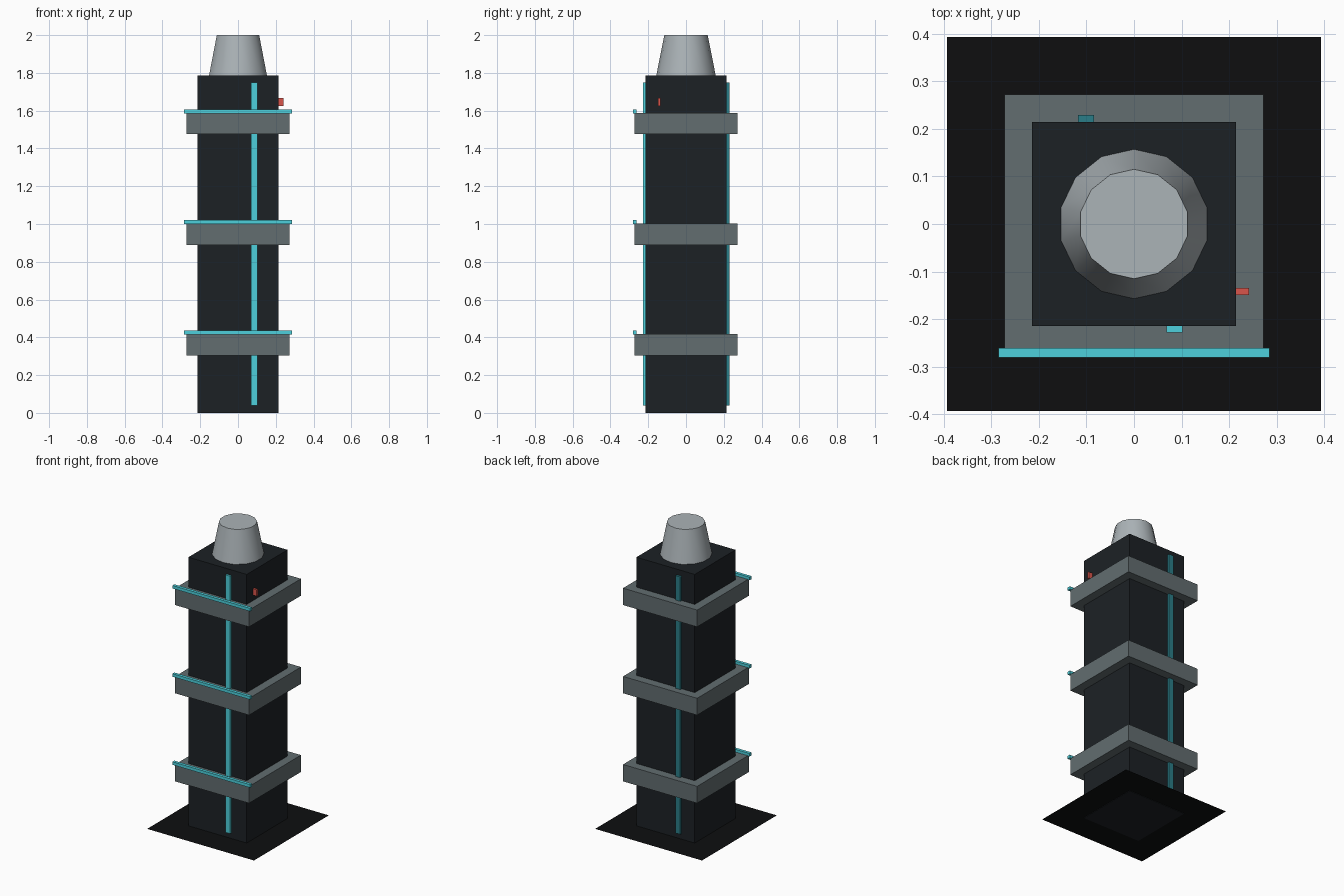
import bpy

if "Cube" in bpy.data.objects:
    bpy.data.objects.remove(bpy.data.objects["Cube"], do_unlink=True)


def material(name, rgb):
    """Material from display (sRGB) values."""
    color = [((c / 255 + 0.055) / 1.055) ** 2.4 for c in rgb] + [1]
    mat = bpy.data.materials.new(name)
    mat.use_nodes = True
    mat.diffuse_color = color
    bsdf = next(n for n in mat.node_tree.nodes if n.type == "BSDF_PRINCIPLED")
    bsdf.inputs["Base Color"].default_value = color
    return mat


def finish(name, mat):
    obj = bpy.context.object
    obj.name = obj.data.name = name
    obj.data.materials.append(mat)
    return obj


def box(name, x, y, z, mat):
    """Box from its (min, max) range on each axis."""
    spans = (x, y, z)
    bpy.ops.mesh.primitive_cube_add(size=1, location=[(a + b) / 2 for a, b in spans])
    bpy.context.object.scale = [b - a for a, b in spans]
    bpy.ops.object.transform_apply(location=False, rotation=False, scale=True)
    return finish(name, mat)


black = material("black_ground", (14, 15, 16))
dark = material("dark_wall", (28, 33, 37))
grey = material("grey_ledge", (98, 109, 112))
pale = material("pale_metal", (171, 179, 183))
cyan = material("cyan_light", (77, 208, 220))
teal = material("teal_light", (42, 125, 136))
red = material("red_light", (217, 85, 75))

# Paper-thin ground sheet
bpy.ops.mesh.primitive_plane_add(size=0.785, location=(0, 0, 0.003))
finish("ground_sheet", black)

# Square tower
W = 0.214
TOP = 1.787
box("tower", (-W, W), (-W, W), (0, TOP), dark)

# Ledges, each with a light bar along the front edge
R = 0.272
for i, top in enumerate((0.417, 1.002, 1.588), 1):
    box(f"ledge_{i}", (-R, R), (-R, R), (top - 0.112, top), grey)
    box(f"ledge_light_{i}", (-0.285, 0.285), (-0.281, -0.261), (top - 0.002, top + 0.018), cyan)

# Vertical light strips, front and back
box("front_strip", (0.068, 0.102), (-0.228, -0.21), (0.04, 1.75), cyan)
box("back_strip", (-0.118, -0.084), (0.21, 0.229), (0.04, 1.75), teal)

# Small red lamp on the left wall
box("side_lamp", (0.205, 0.242), (-0.149, -0.135), (1.625, 1.667), red)

# Tapered roof stack
bpy.ops.mesh.primitive_cone_add(vertices=14, radius1=0.157, radius2=0.115,
                                depth=2 - TOP, location=(0, 0, (2 + TOP) / 2))
finish("roof_stack", pale)
bpy.ops.object.shade_smooth_by_angle()
